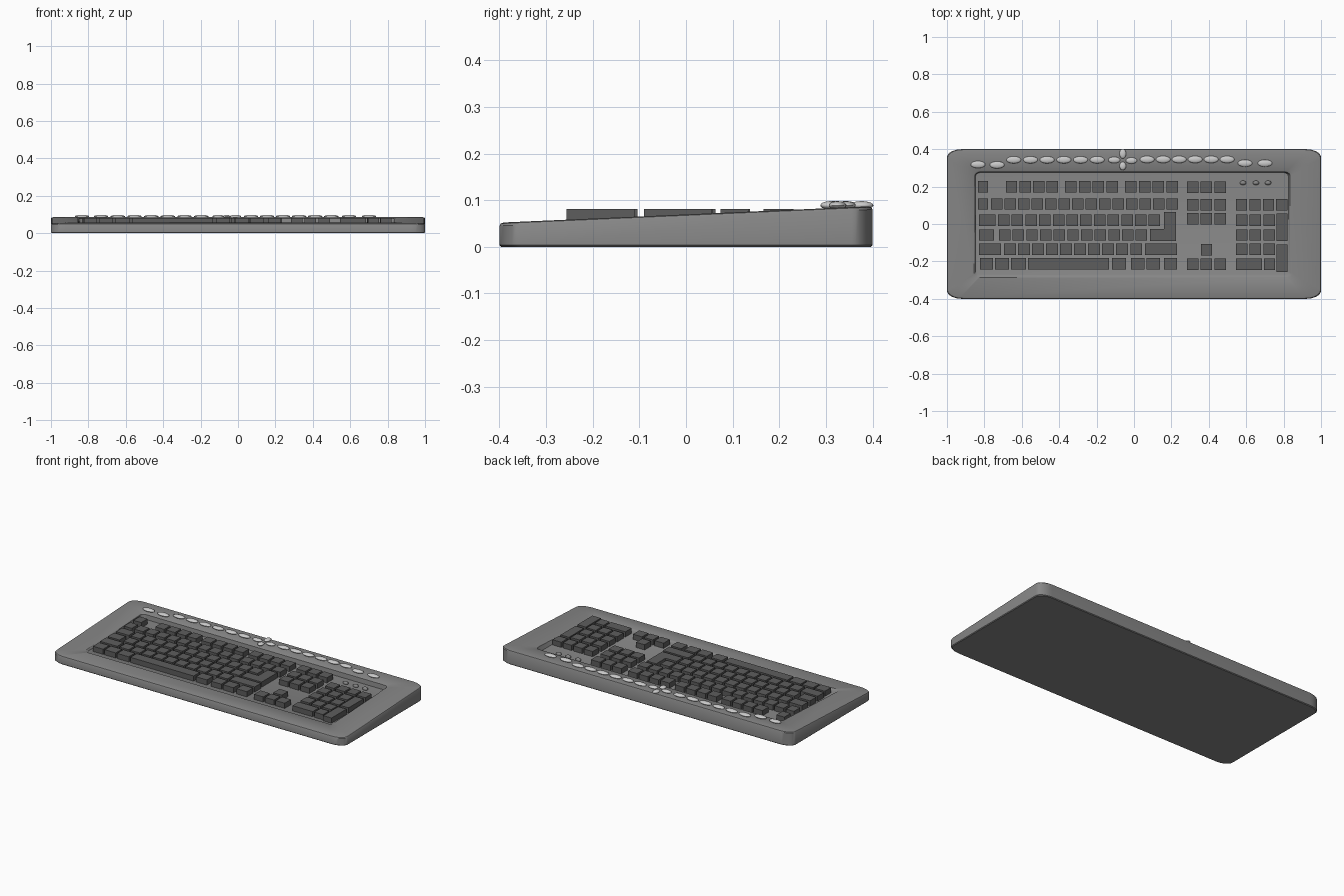
import bpy, bmesh, math

if "Cube" in bpy.data.objects:
    bpy.data.objects.remove(bpy.data.objects["Cube"])


def material(name, g):
    m = bpy.data.materials.new(name)
    m.diffuse_color = (g, g, g, 1)
    m.use_nodes = True
    m.node_tree.nodes["Principled BSDF"].inputs["Base Color"].default_value = m.diffuse_color
    return m


KEY_MAT = material("dark_grey", 0.11)
BODY_MAT = material("mid_grey", 0.24)
BUTTON_MAT = material("light_grey", 0.6)


def finish(bm, name, mat, smooth=None):
    bmesh.ops.recalc_face_normals(bm, faces=bm.faces)
    me = bpy.data.meshes.new(name)
    bm.to_mesh(me)
    bm.free()
    ob = bpy.data.objects.new(name, me)
    bpy.context.collection.objects.link(ob)
    me.materials.append(mat)
    if smooth:
        bpy.ops.object.select_all(action='DESELECT')
        ob.select_set(True)
        bpy.context.view_layer.objects.active = ob
        bpy.ops.object.shade_smooth_by_angle(angle=math.radians(smooth))
    return ob


def deck(y):
    """Height of the sloping top."""
    return 0.0695 + 0.044 * y


def rounded_rect(x0, x1, y0, y1, rx, ry, n=8):
    pts = []
    corners = [(x1 - rx, y1 - ry), (x0 + rx, y1 - ry), (x0 + rx, y0 + ry), (x1 - rx, y0 + ry)]
    for k, (cx, cy) in enumerate(corners):
        for i in range(n + 1):
            a = math.pi / 2 * (k + i / n)
            pts.append((cx + rx * math.cos(a), cy + ry * math.sin(a)))
    return pts


# body: wedge shell with a sunken key tray
FLOOR = 0.049
bm = bmesh.new()
outer = lambda d: rounded_rect(-1 + d, 1 - d, -0.4 + d, 0.4 - d, 0.08, 0.045)
loops = [
    (outer(0.004), lambda y: 0.0),
    (outer(0), lambda y: 0.004),
    (outer(0), lambda y: deck(y) - 0.007),
    (outer(0.003), lambda y: deck(y) - 0.002),
    (outer(0.009), deck),
    (rounded_rect(-0.855, 0.85, -0.285, 0.285, 0.03, 0.02), deck),
    (rounded_rect(-0.85, 0.835, -0.28, 0.278, 0.03, 0.02), lambda y: deck(y) - 0.004),
    (rounded_rect(-0.847, 0.825, -0.272, 0.275, 0.03, 0.02), lambda y: FLOOR),
]
rings = [[bm.verts.new((x, y, h(y))) for x, y in pts] for pts, h in loops]
for a, b in zip(rings, rings[1:]):
    for i in range(len(a)):
        j = (i + 1) % len(a)
        bm.faces.new((a[i], a[j], b[j], b[i]))
bm.faces.new(rings[0][::-1])
bm.faces.new(rings[-1])
finish(bm, "body", BODY_MAT, 35)

# keys
Z0, Z1, DEPTH, GAP = 0.047, 0.081, 0.061, 0.012
R = [0.2, 0.107, 0.021, -0.059, -0.135, -0.212]


def prism(bm, pts):
    lo = [bm.verts.new((x, y, Z0)) for x, y in pts]
    hi = [bm.verts.new((x, y, Z1)) for x, y in pts]
    bm.faces.new(lo[::-1])
    bm.faces.new(hi)
    for i in range(len(pts)):
        j = (i + 1) % len(pts)
        bm.faces.new((lo[i], lo[j], hi[j], hi[i]))


def key(bm, x0, x1, y0, y1):
    prism(bm, [(x0, y0), (x1, y0), (x1, y1), (x0, y1)])


def row(bm, y, x0, x1, count=1):
    w = (x1 - x0 + GAP) / count
    for i in range(count):
        key(bm, x0 + i * w, x0 + (i + 1) * w - GAP, y - DEPTH / 2, y + DEPTH / 2)


# (row, left, right, number of keys)
main = [
    (0, -0.835, -0.781, 1), (0, -0.685, -0.406, 4), (0, -0.369, -0.086, 4), (0, -0.048, 0.235, 4),
    (1, -0.835, -0.781, 1), (1, -0.764, 0.235, 14),
    (2, -0.829, -0.741, 1), (2, -0.727, 0.14, 12),
    (3, -0.829, -0.748, 1), (3, -0.722, 0.07, 11),
    (4, -0.829, -0.711, 1), (4, -0.695, 0.043, 10), (4, 0.059, 0.23, 1),
    (5, -0.824, -0.754, 1), (5, -0.743, -0.668, 1), (5, -0.658, -0.578, 1),
    (5, -0.567, -0.134, 1), (5, -0.118, -0.043, 1), (5, -0.016, 0.139, 2), (5, 0.16, 0.23, 1)]
bm = bmesh.new()
for r, a, b, n in main:
    row(bm, R[r], a, b, n)
# L-shaped return key
prism(bm, [(0.085, -0.09), (0.225, -0.09), (0.225, 0.063), (0.16, 0.063), (0.16, -0.028), (0.085, -0.028)])
finish(bm, "main_keys", KEY_MAT)

bm = bmesh.new()
for r in (0, 1, 2, 5):
    row(bm, R[r] + (0.006 if r == 2 else -0.003), 0.283, 0.492, 3)
row(bm, R[4] - 0.002, 0.358, 0.417)
finish(bm, "navigation_keys", KEY_MAT)

bm = bmesh.new()
row(bm, R[1] - 0.003, 0.545, 0.82, 4)
for r in (2, 3, 4):
    row(bm, R[r], 0.545, 0.754, 3)
row(bm, R[5] - 0.004, 0.545, 0.684)
row(bm, R[5] - 0.004, 0.695, 0.754)
key(bm, 0.763, 0.82, -0.09, 0.056)
key(bm, 0.763, 0.82, -0.256, -0.11)
finish(bm, "number_pad_keys", KEY_MAT)


# media buttons and indicator lights
def ellipsoid(bm, x, y, z, rx, ry, rz):
    res = bmesh.ops.create_uvsphere(bm, u_segments=20, v_segments=10, radius=1)
    for v in res["verts"]:
        v.co = (x + v.co.x * rx, y + v.co.y * ry, z + v.co.z * rz)


bm = bmesh.new()
spots = [(-0.834, 0.318), (-0.732, 0.316), (0.594, 0.325), (0.7, 0.325)]
spots += [(-0.643 + 0.0893 * i, 0.343) for i in range(6)]
spots += [(0.07 + 0.0856 * i, 0.345) for i in range(6)]
for x, y in spots:
    ellipsoid(bm, x, y, 0.089, 0.039, 0.019, 0.009)
# cross-shaped control cluster
for x, y, rx, ry in [(-0.106, 0.342, 0.032, 0.017), (-0.014, 0.339, 0.03, 0.017),
                     (-0.06, 0.376, 0.018, 0.026), (-0.06, 0.31, 0.018, 0.022)]:
    ellipsoid(bm, x, y, 0.089, rx, ry, 0.009)
finish(bm, "media_buttons", BUTTON_MAT, 40)

bm = bmesh.new()
for x in (0.583, 0.652, 0.717):
    ellipsoid(bm, x, 0.22, FLOOR + 0.004, 0.017, 0.012, 0.012)
finish(bm, "indicator_lights", BODY_MAT, 40)
